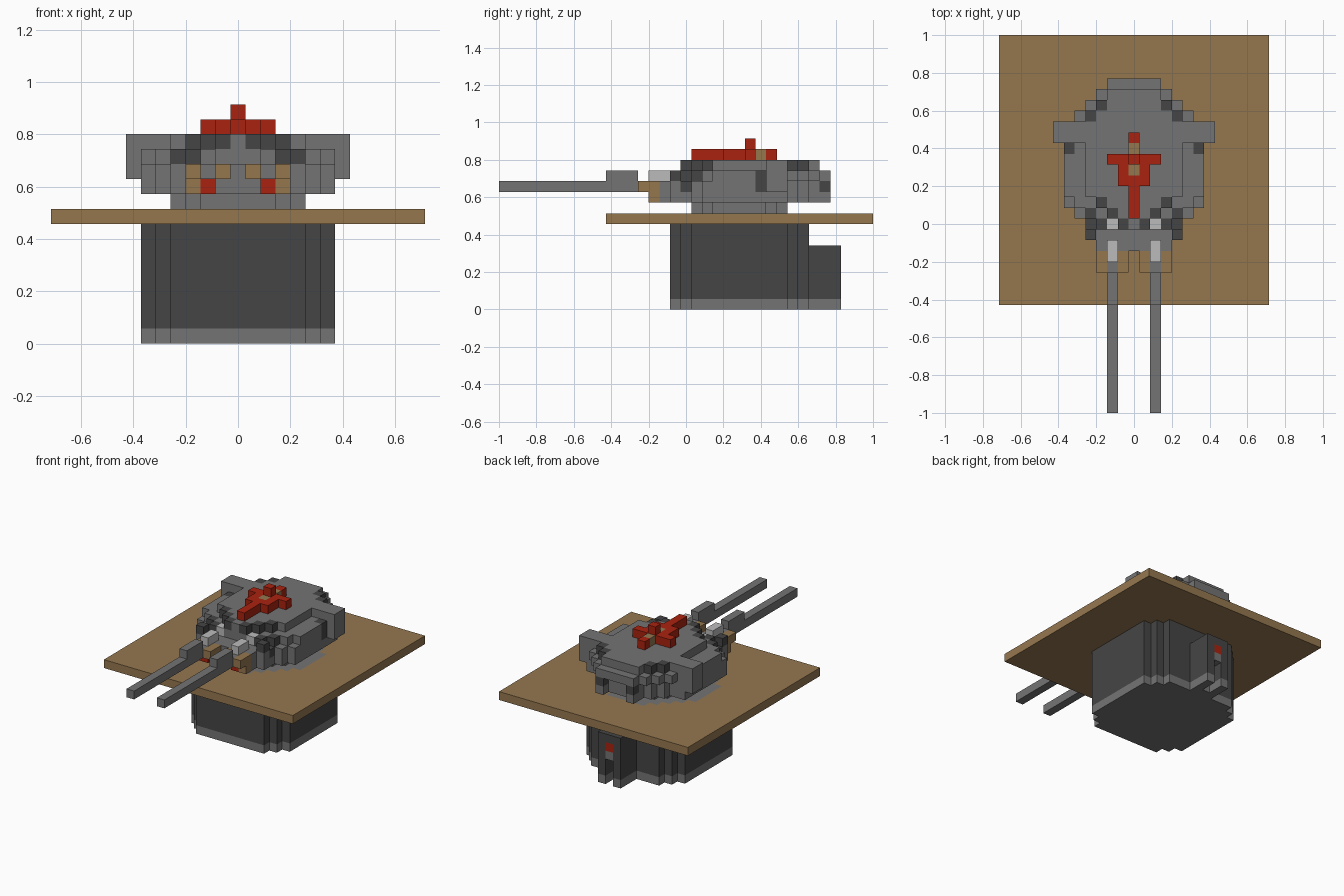
import bpy, bmesh

cube = bpy.data.objects.get("Cube")
if cube:
    bpy.data.objects.remove(cube, do_unlink=True)

UNIT = 2 / 35  # edge of one building block
COLOURS = {
    "grey": (0.175, 0.175, 0.175), "dark_grey": (0.06, 0.06, 0.06),
    "light_grey": (0.5, 0.5, 0.5), "brown": (0.30, 0.185, 0.078),
    "red": (0.40, 0.016, 0.005),
}
MATS = {}
for label, rgb in COLOURS.items():
    m = bpy.data.materials.new(label)
    m.use_nodes = True
    m.diffuse_color = (*rgb, 1)
    m.node_tree.nodes["Principled BSDF"].inputs["Base Color"].default_value = (*rgb, 1)
    MATS[label] = m

blocks = {}  # cell (x, y, z) -> (part, colour)


def fill(part, colour, xs, ys, zs):
    """Fill a range of blocks on both sides of the middle; ranges include both ends."""
    for x in range(xs[0], xs[1] + 1):
        for y in range(ys[0], ys[1] + 1):
            for z in range(zs[0], zs[1] + 1):
                blocks[x, y, z] = blocks[-x, y, z] = (part, colour)


def slab(part, colour, profile, start, zs):
    """Fill rows whose half widths are the digits of the profile."""
    for n, half in enumerate(profile):
        fill(part, colour, (0, int(half)), (start + n, start + n), zs)


def spots(part, colour, cells, z):
    for x, y in cells:
        fill(part, colour, (x, x), (y, y), (z, z))


# Deck with a flush round bearing
fill("deck", "brown", (0, 12), (10, 34), (8, 8))
for x in range(7):
    for y in range(16, 29):
        if x * x + (y - 22) ** 2 <= 40.5:
            spots("bearing", "grey", [(x, y)], 8)

# Well below the deck, with its rear housing
WELL = "45" + "6" * 9 + "54"
slab("well", "grey", WELL, 16, (0, 0))
slab("well", "dark_grey", WELL, 16, (1, 7))
fill("rear_housing", "grey", (0, 1), (29, 31), (0, 0))
fill("rear_housing", "dark_grey", (0, 1), (29, 31), (1, 5))
for y in (30, 31):
    for z in range(3):
        del blocks[0, y, z]
spots("rear_housing", "red", [(0, 31)], 4)
spots("rear_housing", "grey", [(0, 31)], 3)

# Turret, built in layers
slab("turret_ring", "grey", "234444432", 18, (9, 9))
slab("turret", "grey", "3445" + "6" * 8 + "432", 15, (10, 11))
slab("turret", "grey", "345" + "6" * 6 + "55432", 17, (12, 12))
slab("turret", "grey", "123" + "4" * 5 + "55432", 17, (13, 13))
spots("turret", "dark_grey", [(4, 17), (6, 24)], 11)
spots("turret", "dark_grey", [(4, 16), (3, 17), (4, 18), (6, 24), (4, 27)], 12)
spots("turret", "dark_grey", [(1, 17), (2, 18), (3, 19), (4, 27), (3, 28)], 13)
spots("turret", "light_grey", [(2, 17)], 12)

# Side wings and rear fins
fill("side_wing", "grey", (6, 7), (25, 26), (11, 13))
fill("rear_fin", "grey", (2, 2), (30, 30), (10, 12))
spots("rear_fin", "dark_grey", [(2, 30)], 11)

# Twin guns with their mounts
fill("gun_mount", "brown", (1, 3), (13, 14), (11, 11))
spots("gun_mount", "brown", [(3, 14)], 10)
spots("gun_mount", "red", [(2, 14)], 10)
fill("gun_barrel", "grey", (2, 2), (0, 13), (11, 11))
fill("gun_sleeve", "grey", (2, 2), (10, 12), (12, 12))
fill("gun_breech", "light_grey", (2, 2), (14, 15), (12, 12))

# Raised crest on the roof
fill("crest", "red", (0, 0), (18, 25), (14, 14))
fill("crest", "red", (0, 1), (21, 22), (14, 14))
fill("crest", "red", (0, 2), (23, 23), (14, 14))
fill("crest", "red", (0, 0), (23, 23), (15, 15))
spots("crest", "brown", [(0, 22), (0, 24)], 14)


def build(part):
    """Make one mesh from the exposed sides of a part's blocks."""
    bm = bmesh.new()
    verts = {}
    palette = []
    for cell, (owner, colour) in blocks.items():
        if owner != part:
            continue
        if colour not in palette:
            palette.append(colour)
        for axis in range(3):
            u, v = (axis + 1) % 3, (axis + 2) % 3
            for side in (0, 1):
                near = list(cell)
                near[axis] += 2 * side - 1
                if tuple(near) in blocks:
                    continue
                ring = []
                for a, b in ((0, 0), (1, 0), (1, 1), (0, 1)):
                    p = list(cell)
                    p[axis] += side
                    p[u] += a
                    p[v] += b
                    key = tuple(p)
                    if key not in verts:
                        verts[key] = bm.verts.new(((p[0] - 0.5) * UNIT, p[1] * UNIT - 1, p[2] * UNIT))
                    ring.append(verts[key])
                face = bm.faces.new(ring if side else ring[::-1])
                face.material_index = palette.index(colour)
    # Merge neighbouring flat squares of one colour
    bmesh.ops.dissolve_limit(bm, angle_limit=0.01, verts=bm.verts[:], edges=bm.edges[:],
                             delimit={"MATERIAL"})
    mesh = bpy.data.meshes.new(part)
    bm.to_mesh(mesh)
    bm.free()
    for colour in palette:
        mesh.materials.append(MATS[colour])
    bpy.context.collection.objects.link(bpy.data.objects.new(part, mesh))


for name in sorted({owner for owner, _ in blocks.values()}):
    build(name)
